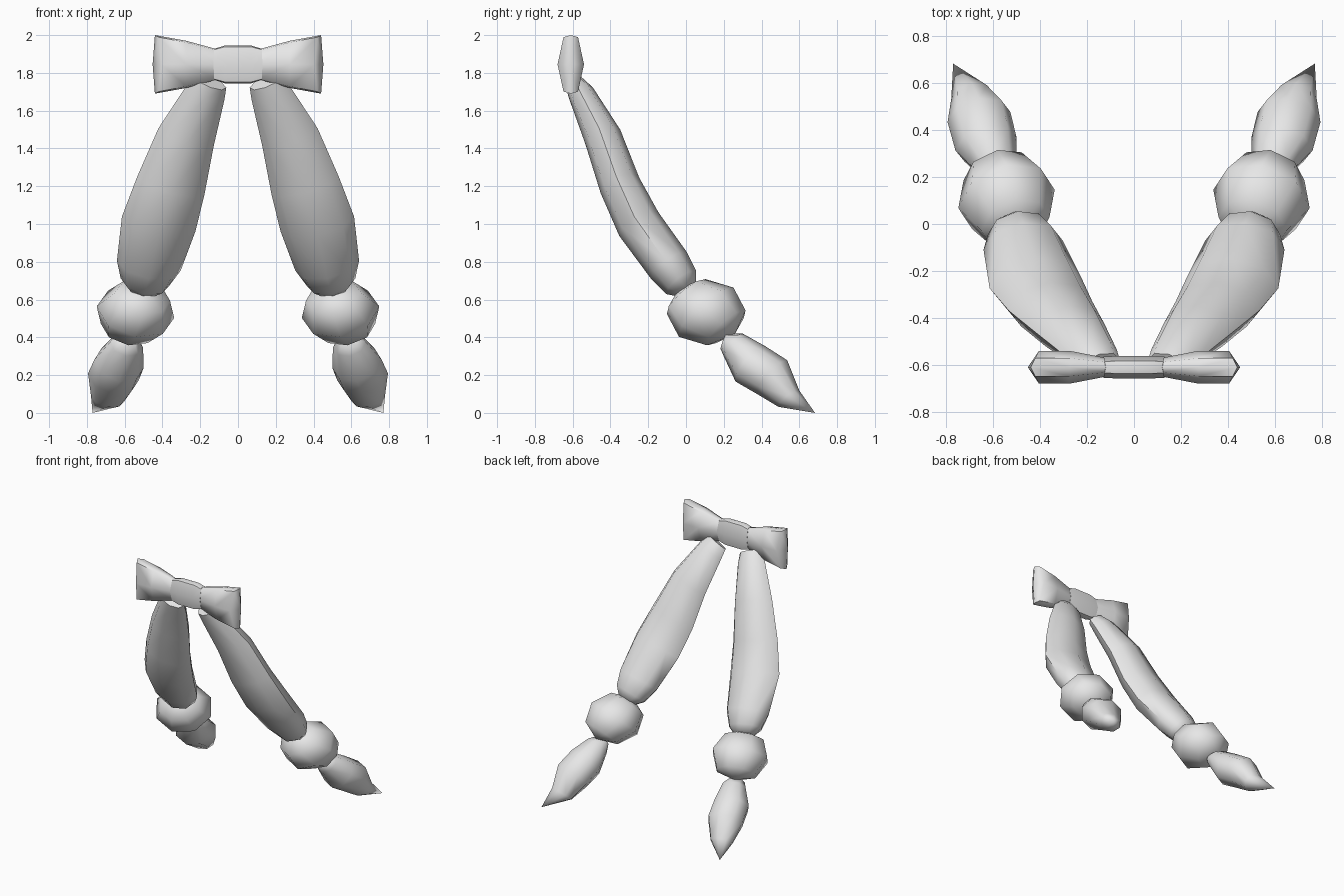
import bpy, bmesh, math
from mathutils import Vector

cube = bpy.data.objects.get("Cube")
if cube:
    bpy.data.objects.remove(cube, do_unlink=True)

GREY = (0.8, 0.8, 0.8, 1)
grey = bpy.data.materials.new("plain_grey")
grey.use_nodes = True
grey.diffuse_color = GREY
grey.node_tree.nodes["Principled BSDF"].inputs["Base Color"].default_value = GREY

SIDES = 8


def add_object(name, rings, start=None, end=None, side=1):
    """Skin a list of rings; close each end with a point or a flat cap."""
    bm = bmesh.new()
    place = lambda p: bm.verts.new((p[0] * side, p[1], p[2]))
    loops = [[place(p) for p in ring] for ring in rings]
    for a, b in zip(loops, loops[1:]):
        for i in range(SIDES):
            j = (i + 1) % SIDES
            bm.faces.new((a[i], a[j], b[j], b[i]))
    for loop, tip in ((loops[0], start), (loops[-1], end)):
        if tip is None:
            bm.faces.new(loop)
        else:
            point = place(tip)
            for i in range(SIDES):
                bm.faces.new((loop[i], loop[(i + 1) % SIDES], point))
    bmesh.ops.recalc_face_normals(bm, faces=bm.faces)
    mesh = bpy.data.meshes.new(name)
    bm.to_mesh(mesh)
    bm.free()
    for poly in mesh.polygons:
        poly.use_smooth = True
    mesh.set_sharp_from_angle(angle=math.radians(62))
    mesh.materials.append(grey)
    obj = bpy.data.objects.new(name, mesh)
    bpy.context.collection.objects.link(obj)
    return obj


def path_rings(stations):
    """Rings square to a path; each station is centre, width and depth radii."""
    centres = [Vector(s[0]) for s in stations]
    rings = []
    for i, (_, wide, deep) in enumerate(stations):
        along = centres[min(i + 1, len(centres) - 1)] - centres[max(i - 1, 0)]
        along.normalize()
        across = Vector((1, 0, 0))
        across = (across - across.dot(along) * along).normalized()
        up = across.cross(along)
        turns = [math.tau * k / SIDES for k in range(SIDES)]
        rings.append([centres[i] + across * wide * math.cos(t)
                      + up * deep * math.sin(t) for t in turns])
    return rings


BOW_Y, BOW_Z = -0.61, 1.845
# Rounded bow cross-section, in fractions of its depth and height
SECTION = [(0, 1), (0.55, 0.93), (1, 0), (0.55, -0.93),
           (0, -1), (-0.55, -0.93), (-1, 0), (-0.55, 0.93)]


def bow_ring(x, deep, high, pull=0):
    return [(x - pull * abs(py), BOW_Y + py * deep, BOW_Z + pz * high)
            for py, pz in SECTION]


# Bow knot
add_object("bow_knot", [bow_ring(-0.12, 0.045, 0.084, 0.01),
                        bow_ring(-0.07, 0.048, 0.1),
                        bow_ring(0.07, 0.048, 0.1),
                        bow_ring(0.12, 0.045, 0.084, -0.01)])

UPPER = [((0.145, -0.595, 1.75), 0.09, 0.05),
         ((0.175, -0.555, 1.69), 0.11, 0.07),
         ((0.275, -0.44, 1.46), 0.155, 0.1),
         ((0.355, -0.35, 1.205), 0.185, 0.11),
         ((0.42, -0.25, 1.0), 0.2, 0.121),
         ((0.472, -0.09, 0.78), 0.172, 0.118),
         ((0.495, -0.025, 0.69), 0.13, 0.1),
         ((0.51, 0.01, 0.65), 0.075, 0.055)]
LOWER = [((0.585, 0.2, 0.38), 0.06, 0.045),
         ((0.59, 0.25, 0.36), 0.09, 0.078),
         ((0.63, 0.34, 0.26), 0.135, 0.122),
         ((0.66, 0.455, 0.19), 0.137, 0.12),
         ((0.69, 0.545, 0.075), 0.09, 0.07)]

# Squashed bead, with its poles along the strand
BEAD = Vector((0.543, 0.107, 0.533))
axis = Vector((0.25, 0.7, -0.65)).normalized()
bead_path = []
for k in (1, 2, 3):
    t = math.pi * k / 4
    bead_path.append((-axis * math.cos(t), math.sin(t), math.sin(t)))
squash = lambda p: (BEAD.x + p[0] * 0.212, BEAD.y + p[1] * 0.212, BEAD.z + p[2] * 0.178)
bead_rings = [[squash(p) for p in ring] for ring in path_rings(bead_path)]

for label, side in (("left", 1), ("right", -1)):
    # Flared bow wing
    add_object(label + "_bow_wing", [bow_ring(0.11, 0.038, 0.08),
                                     bow_ring(0.275, 0.07, 0.125),
                                     bow_ring(0.44, 0.07, 0.155, 0.035)],
               end=(0.452, BOW_Y, BOW_Z), side=side)
    # Long strand, bead and pointed end
    add_object(label + "_strand", path_rings(UPPER), side=side)
    add_object(label + "_bead", bead_rings, squash(-axis), squash(axis), side)
    add_object(label + "_pointed_end", path_rings(LOWER),
               end=(0.77, 0.683, 0.0), side=side)
